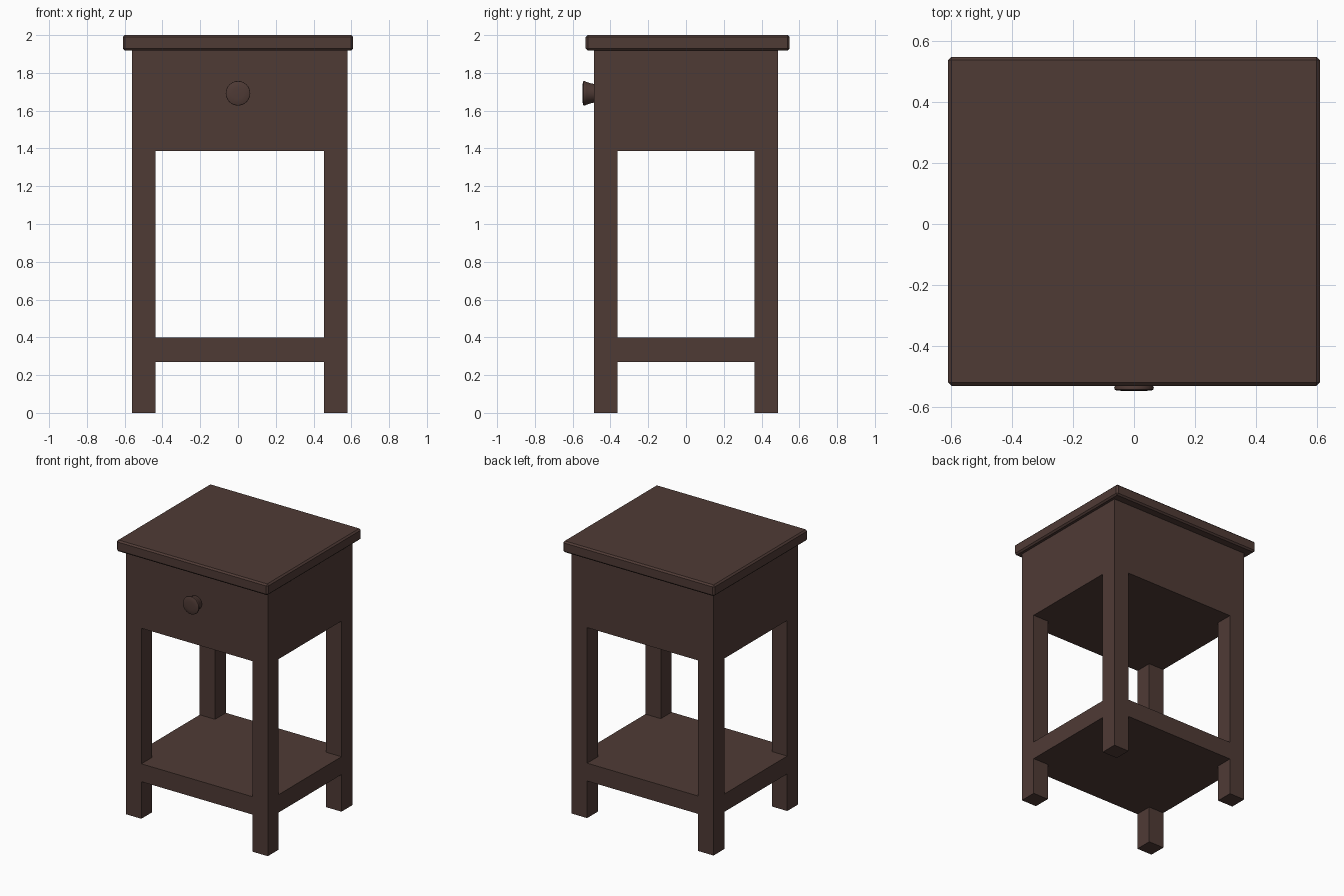
import bpy, bmesh, math

if "Cube" in bpy.data.objects:
    bpy.data.objects.remove(bpy.data.objects["Cube"])

wood = bpy.data.materials.new("dark_wood")
wood.diffuse_color = (0.078, 0.043, 0.036, 1)
wood.use_nodes = True
wood.node_tree.nodes["Principled BSDF"].inputs["Base Color"].default_value = wood.diffuse_color

X0, X1, Y0, Y1 = -0.562, 0.58, -0.486, 0.486   # frame footprint
T = 0.124                                      # leg thickness
XI0, XI1, YI0, YI1 = X0 + T, X1 - T, Y0 + T, Y1 - T


def finish(name, bm):
    bmesh.ops.recalc_face_normals(bm, faces=bm.faces)
    mesh = bpy.data.meshes.new(name)
    bm.to_mesh(mesh)
    bm.free()
    mesh.materials.append(wood)
    ob = bpy.data.objects.new(name, mesh)
    bpy.context.collection.objects.link(ob)
    return ob


def prism(name, outline, z0, z1):
    bm = bmesh.new()
    face = bm.faces.new([bm.verts.new((x, y, z0)) for x, y in outline])
    ext = bmesh.ops.extrude_face_region(bm, geom=[face])["geom"]
    top = [v for v in ext if isinstance(v, bmesh.types.BMVert)]
    bmesh.ops.translate(bm, vec=(0, 0, z1 - z0), verts=top)
    return finish(name, bm)


def rect(x0, x1, y0, y1):
    return [(x0, y0), (x1, y0), (x1, y1), (x0, y1)]


# Legs: front pair stops under the full-width drawer front
for side, x in (("left", X0), ("right", X1 - T)):
    prism(f"front_{side}_leg", rect(x, x + T, Y0, YI0), 0, 1.387)
    prism(f"back_{side}_leg", rect(x, x + T, YI1, Y1), 0, 1.918)

# Drawer case, notched around the back legs
back_notched = [(X1, YI1), (XI1, YI1), (XI1, Y1), (XI0, Y1), (XI0, YI1), (X0, YI1)]
prism("drawer_case", [(X0, Y0), (X1, Y0)] + back_notched, 1.387, 1.918)

# Lower shelf, notched around all four legs
front_notched = [(X0, YI0), (XI0, YI0), (XI0, Y0), (XI1, Y0), (XI1, YI0), (X1, YI0)]
prism("lower_shelf", front_notched + back_notched, 0.27, 0.40)

# Chamfered table top
top = prism("table_top", rect(-0.61, 0.61, -0.531, 0.549), 1.918, 2.0)
bev = top.modifiers.new("chamfer", "BEVEL")
bev.width = 0.011
bev.segments = 1

# Flared knob with a slightly domed face: (radius, y)
profile = [(0.048, -0.480), (0.053, -0.505), (0.061, -0.528), (0.065, -0.537),
           (0.064, -0.543), (0.058, -0.546), (0.030, -0.549)]
N = 32
bm = bmesh.new()
rings = [[bm.verts.new((r * math.cos(2 * math.pi * i / N), y,
                        1.692 + r * math.sin(2 * math.pi * i / N)))
          for i in range(N)] for r, y in profile]
for a, b in zip(rings, rings[1:]):
    for i in range(N):
        j = (i + 1) % N
        bm.faces.new((a[i], a[j], b[j], b[i]))
bm.faces.new(rings[0])
bm.faces.new(rings[-1])
knob = finish("drawer_knob", bm)
bpy.context.view_layer.objects.active = knob
knob.select_set(True)
bpy.ops.object.shade_smooth_by_angle(angle=math.radians(40))
